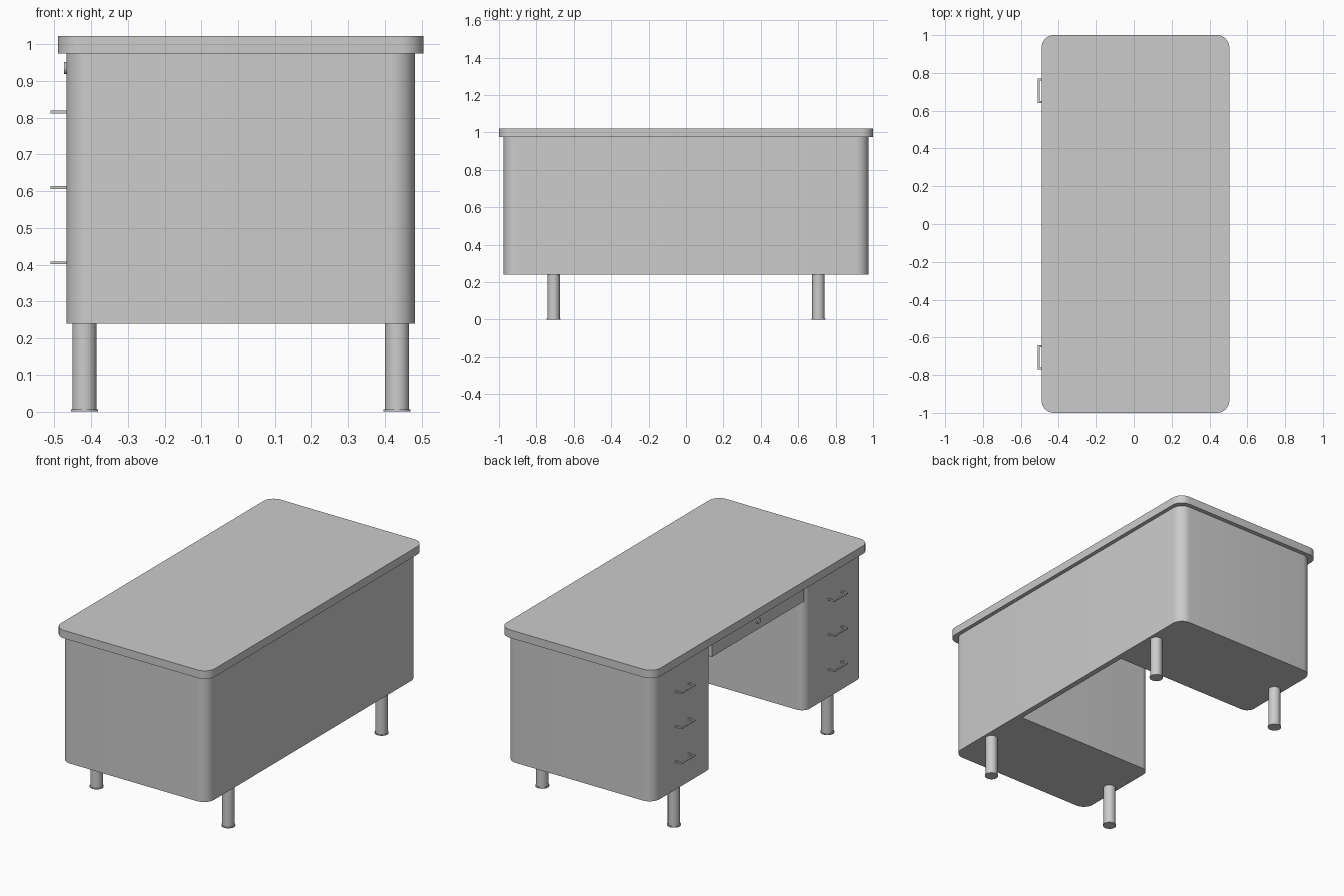
import bpy
import bmesh
from math import cos, sin, pi
from mathutils import Vector

cube = bpy.data.objects.get("Cube")
if cube:
    bpy.data.objects.remove(cube, do_unlink=True)

grey = bpy.data.materials.new("plain grey")
grey.use_nodes = True
GREY = (0.6, 0.6, 0.6, 1)
grey.diffuse_color = GREY
grey.node_tree.nodes["Principled BSDF"].inputs["Base Color"].default_value = GREY


def finish(name, bm):
    bmesh.ops.recalc_face_normals(bm, faces=bm.faces)
    mesh = bpy.data.meshes.new(name)
    bm.to_mesh(mesh)
    bm.free()
    mesh.materials.append(grey)
    obj = bpy.data.objects.new(name, mesh)
    bpy.context.collection.objects.link(obj)
    bpy.ops.object.select_all(action='DESELECT')
    obj.select_set(True)
    bpy.context.view_layer.objects.active = obj
    bpy.ops.object.shade_smooth_by_angle()
    return obj


def rounded(corners, steps=8):
    """Outline with right-angled corners (x, y, radius) turned into arcs."""
    pts = []
    for i, (x, y, r) in enumerate(corners):
        c = Vector((x, y))
        if r == 0:
            pts.append(c)
            continue
        u = (Vector(corners[i - 1][:2]) - c).normalized()
        v = (Vector(corners[(i + 1) % len(corners)][:2]) - c).normalized()
        for k in range(steps + 1):
            a = k / steps * pi / 2
            pts.append(c + u * r * (1 - sin(a)) + v * r * (1 - cos(a)))
    return pts


def slab(name, corners, z0, z1):
    bm = bmesh.new()
    face = bm.faces.new([bm.verts.new((p.x, p.y, z0)) for p in rounded(corners)])
    ext = bmesh.ops.extrude_face_region(bm, geom=[face], use_keep_orig=True)
    verts = [g for g in ext["geom"] if isinstance(g, bmesh.types.BMVert)]
    bmesh.ops.translate(bm, verts=verts, vec=(0, 0, z1 - z0))
    return finish(name, bm)


def box(name, x0, x1, y0, y1, z0, z1, r=0):
    return slab(name, [(x0, y0, r), (x1, y0, r), (x1, y1, r), (x0, y1, r)], z0, z1)


def cylinder(name, radius, depth, centre, along_x=False, sides=32):
    bm = bmesh.new()
    bmesh.ops.create_cone(bm, cap_ends=True, segments=sides, radius1=radius,
                          radius2=radius, depth=depth)
    obj = finish(name, bm)
    obj.location = centre
    if along_x:
        obj.rotation_euler = (0, pi / 2, 0)
    return obj


FACE = -0.467    # plane of the drawer fronts
INNER = 0.425    # inner side of each pedestal
R = 0.065

# Desk top and U-shaped body with the knee hole
box("desk_top", -0.49, 0.505, -1, 1, 0.975, 1.022, R)
slab("desk_body", [
    (0.482, -0.975, R), (0.482, 0.975, R), (FACE, 0.975, R), (FACE, INNER, 0.05),
    (0.45, INNER, 0), (0.45, -INNER, 0), (FACE, -INNER, 0.05), (FACE, -0.975, R),
], 0.24, 0.975)

# Shallow centre drawer with its lock
box("centre_drawer", FACE + 0.002, 0.45, -INNER, INNER, 0.885, 0.975)
cylinder("drawer_lock", 0.016, 0.012, (FACE, 0, 0.935), True)

for side, s in (("left", 1), ("right", -1)):
    # Legs with foot discs
    for end, x in (("panel", 0.433), ("drawer", -0.418)):
        cylinder(f"{side}_{end}_leg", 0.033, 0.24, (x, s * 0.708, 0.122))
        cylinder(f"{side}_{end}_foot", 0.037, 0.006, (x, s * 0.708, 0.003))
    # U-shaped pull handles
    for n, z in enumerate((0.405, 0.61, 0.815)):
        y0, y1, t = s * 0.705 - 0.064, s * 0.705 + 0.064, 0.009
        slab(f"{side}_handle_{n + 1}", [
            (FACE + 0.003, y0, 0), (-0.51, y0, 0), (-0.51, y1, 0), (FACE + 0.003, y1, 0),
            (FACE + 0.003, y1 - t, 0), (-0.51 + t, y1 - t, 0),
            (-0.51 + t, y0 + t, 0), (FACE + 0.003, y0 + t, 0),
        ], z - 0.004, z + 0.004)
